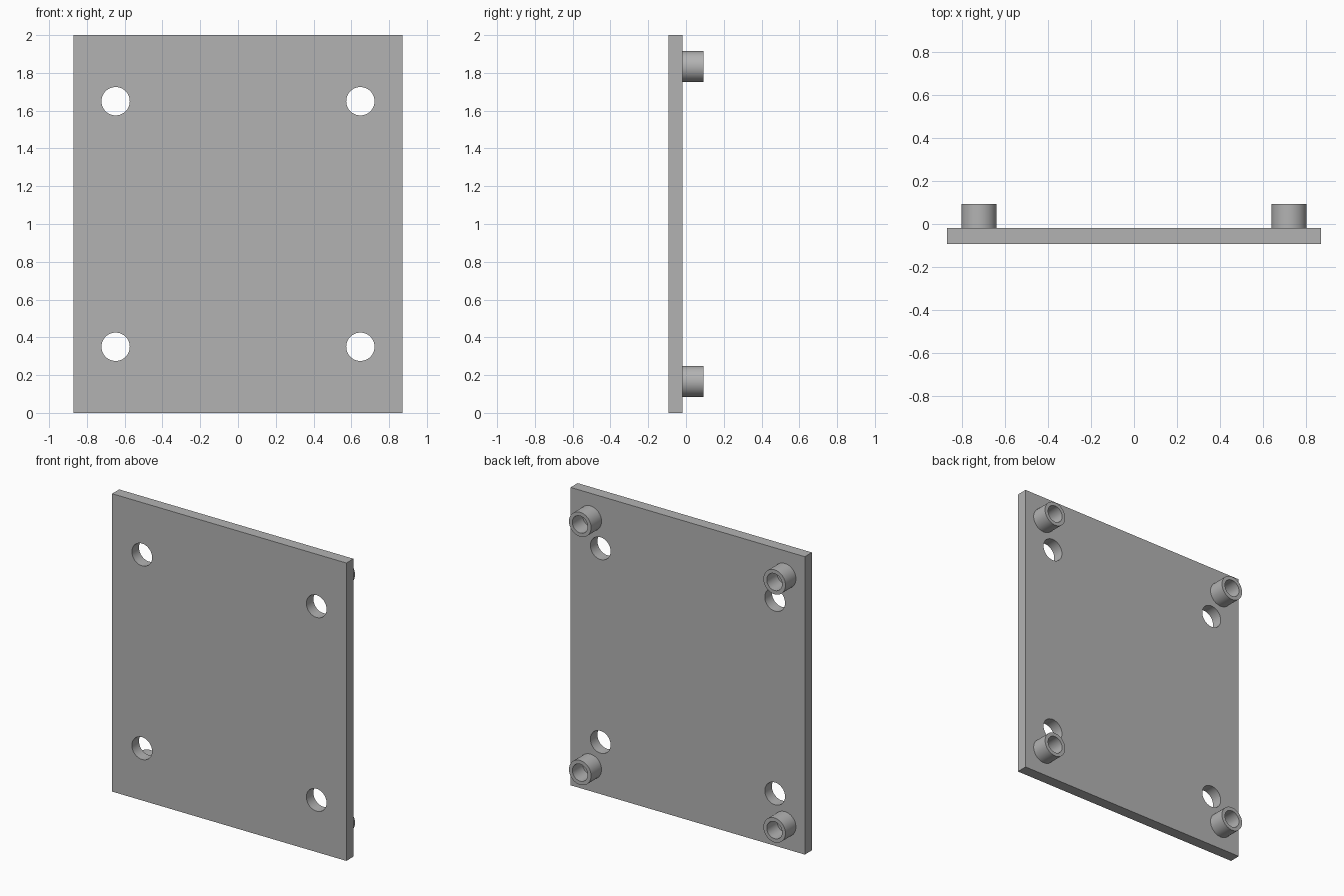
import bpy
import bmesh
from math import pi, cos, sin, radians

cube = bpy.data.objects.get("Cube")
if cube:
    bpy.data.objects.remove(cube, do_unlink=True)

SIDES = 64
HALF_WIDTH, HEIGHT = 0.87, 2.0
FRONT, FACE, TIP = -0.093, -0.018, 0.093   # plate front, plate back, standoff end
MID = HEIGHT / 2
CORNERS = {"upper_left": (1, 1), "upper_right": (-1, 1),
           "lower_left": (1, -1), "lower_right": (-1, -1)}

grey = bpy.data.materials.new("plain grey")
grey.use_nodes = True
grey.diffuse_color = (0.45, 0.45, 0.45, 1)
grey.node_tree.nodes["Principled BSDF"].inputs["Base Color"].default_value = (0.45, 0.45, 0.45, 1)


def ring(bm, radius, y):
    """A circle of vertices around the y axis."""
    return [bm.verts.new((radius * cos(2 * pi * i / SIDES), y,
                          radius * sin(2 * pi * i / SIDES))) for i in range(SIDES)]


def bridge(bm, a, b):
    for i in range(SIDES):
        j = (i + 1) % SIDES
        bm.faces.new((a[i], a[j], b[j], b[i]))


def turned(name, profile, location):
    """A solid turned around y from (radius, y) points, capped at both ends."""
    bm = bmesh.new()
    rings = [ring(bm, r, y) for r, y in profile]
    for a, b in zip(rings, rings[1:]):
        bridge(bm, a, b)
    bm.faces.new(rings[0])
    bm.faces.new(rings[-1])
    bmesh.ops.recalc_face_normals(bm, faces=bm.faces)
    mesh = bpy.data.meshes.new(name)
    bm.to_mesh(mesh)
    bm.free()
    mesh.materials.append(grey)
    obj = bpy.data.objects.new(name, mesh)
    obj.location = location
    bpy.context.collection.objects.link(obj)
    return obj


def smooth(obj):
    bpy.ops.object.select_all(action="DESELECT")
    obj.select_set(True)
    bpy.context.view_layer.objects.active = obj
    bpy.ops.object.shade_smooth_by_angle(angle=radians(30))


# Flat plate
bpy.ops.mesh.primitive_cube_add(size=1, location=(0, (FRONT + FACE) / 2, MID))
plate = bpy.context.object
plate.name = "plate"
plate.scale = (2 * HALF_WIDTH, FACE - FRONT, HEIGHT)
bpy.ops.object.transform_apply(location=False, rotation=False, scale=True)
plate.data.materials.append(grey)

# Four through holes in the plate
for corner, (sx, sz) in CORNERS.items():
    cutter = turned("hole_cutter_" + corner, [(0.075, -0.2), (0.075, 0.2)],
                    (sx * 0.648, 0, MID + sz * 0.65))
    cut = plate.modifiers.new("hole_" + corner, "BOOLEAN")
    cut.operation = "DIFFERENCE"
    cut.solver = "EXACT"
    cut.object = cutter
    bpy.ops.object.select_all(action="DESELECT")
    bpy.context.view_layer.objects.active = plate
    plate.select_set(True)
    bpy.ops.object.modifier_apply(modifier=cut.name)
    bpy.data.objects.remove(cutter, do_unlink=True)
smooth(plate)

# Hollow standoffs on the back, near the corners
for corner, (sx, sz) in CORNERS.items():
    standoff = turned("standoff_" + corner,
                      [(0.082, FACE - 0.002), (0.082, TIP), (0.057, TIP), (0.057, FACE + 0.001)],
                      (sx * 0.722, 0, MID + sz * 0.833))
    smooth(standoff)
